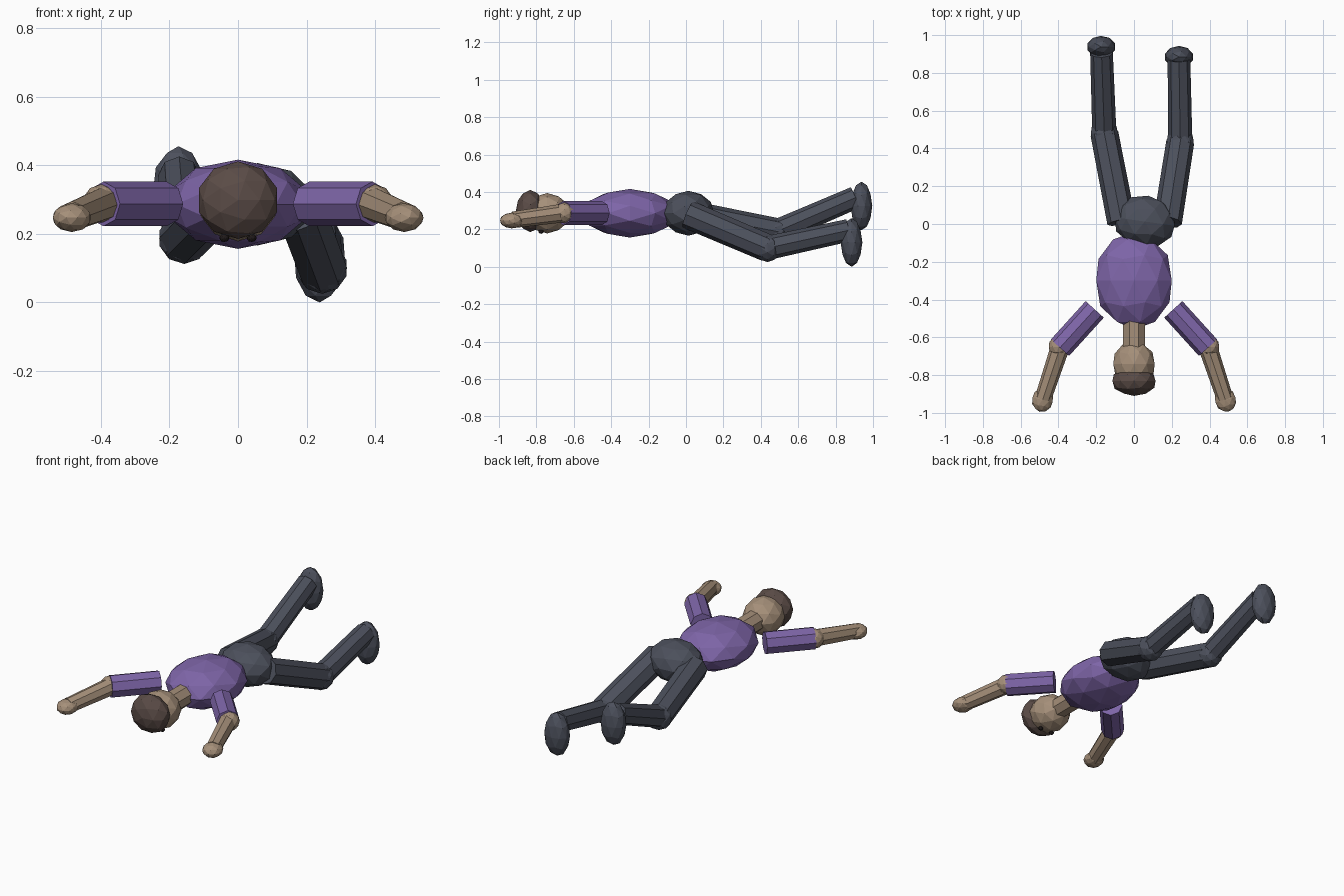
import bpy
from math import radians
from mathutils import Vector, Matrix

cube = bpy.data.objects.get("Cube")
if cube:
    bpy.data.objects.remove(cube, do_unlink=True)


def material(name, rgb):
    # Flat colour given as 0-255 sRGB, stored as linear
    lin = [((c / 255 + 0.055) / 1.055) ** 2.4 for c in rgb]
    m = bpy.data.materials.new(name)
    m.use_nodes = True
    m.diffuse_color = (*lin, 1)
    m.node_tree.nodes["Principled BSDF"].inputs["Base Color"].default_value = (*lin, 1)
    return m


shirt = material("purple shirt", (126, 101, 168))
skin = material("tan skin", (166, 144, 122))
hair_mat = material("dark brown hair", (90, 75, 70))
trousers = material("slate trousers", (76, 80, 92))
eye_mat = material("near black eye", (32, 26, 26))


def ball(name, centre, radii, mat, turn=0.0, tip=90.0):
    """Faceted ellipsoid, turned about z; its pole points along y by default."""
    bpy.ops.mesh.primitive_ico_sphere_add(subdivisions=2, radius=1)
    ob = bpy.context.object
    ob.name = name
    pole = Matrix.Rotation(radians(tip), 4, 'X')
    shape = Matrix.Rotation(radians(turn), 4, 'Z') @ Matrix.Diagonal((*radii, 1))
    ob.data.transform(shape @ pole)
    ob.location = centre
    ob.data.materials.append(mat)
    return ob


def limb(name, start, end, r_start, r_end, mat, roll=0.0):
    """Eight-sided tapered tube between two points."""
    a, b = Vector(start), Vector(end)
    bpy.ops.mesh.primitive_cone_add(vertices=8, radius1=r_start, radius2=r_end,
                                    depth=(b - a).length)
    ob = bpy.context.object
    ob.name = name
    turn = (b - a).to_track_quat('Z', 'Y').to_matrix().to_4x4()
    ob.data.transform(turn @ Matrix.Rotation(radians(roll), 4, 'Z'))
    ob.location = (a + b) / 2
    ob.data.materials.append(mat)
    return ob


# Trunk
ball("torso", (0, -0.30, 0.286), (0.21, 0.257, 0.13), shirt)
ball("pelvis", (0.057, 0.013, 0.286), (0.168, 0.138, 0.12), trousers, turn=-8)

# Head, facing down
limb("neck", (0, -0.50, 0.286), (0, -0.68, 0.286), 0.062, 0.062, skin, roll=22.5)
ball("head", (0, -0.742, 0.286), (0.115, 0.122, 0.108), skin)
ball("hair", (0, -0.832, 0.298), (0.12, 0.078, 0.113), hair_mat)

for side, s in (("left", 1), ("right", -1)):
    ball(side + "_eye", (s * 0.04, -0.775, 0.188), (0.014, 0.014, 0.012), eye_mat)

    # Arms reaching forward
    shoulder = (s * 0.208, -0.452, 0.287)
    elbow = (s * 0.392, -0.655, 0.287)
    wrist = (s * 0.482, -0.925, 0.251)
    limb(side + "_upper_arm", shoulder, elbow, 0.065, 0.065, shirt)
    ball(side + "_elbow", (s * 0.398, -0.65, 0.288), (0.056, 0.056, 0.056), skin)
    limb(side + "_forearm", elbow, wrist, 0.05, 0.044, skin)
    ball(side + "_hand", (s * 0.484, -0.931, 0.247), (0.057, 0.065, 0.042), skin,
         turn=s * 14)

# Legs, each with its own bend
legs = {
    "left": ((0.178, 0.01, 0.28), (0.245, 0.435, 0.1),
             (0.238, 0.87, 0.195), (0.238, 0.885, 0.13)),
    "right": ((-0.066, 0.01, 0.28), (-0.157, 0.48, 0.187),
              (-0.172, 0.905, 0.37), (-0.174, 0.938, 0.325)),
}
for side, (hip, knee, ankle, foot) in legs.items():
    limb(side + "_thigh", hip, knee, 0.076, 0.074, trousers)
    ball(side + "_knee", knee, (0.075, 0.075, 0.075), trousers)
    limb(side + "_shin", knee, ankle, 0.064, 0.06, trousers)
    ball(side + "_foot", foot, (0.077, 0.058, 0.13), trousers, tip=0)
